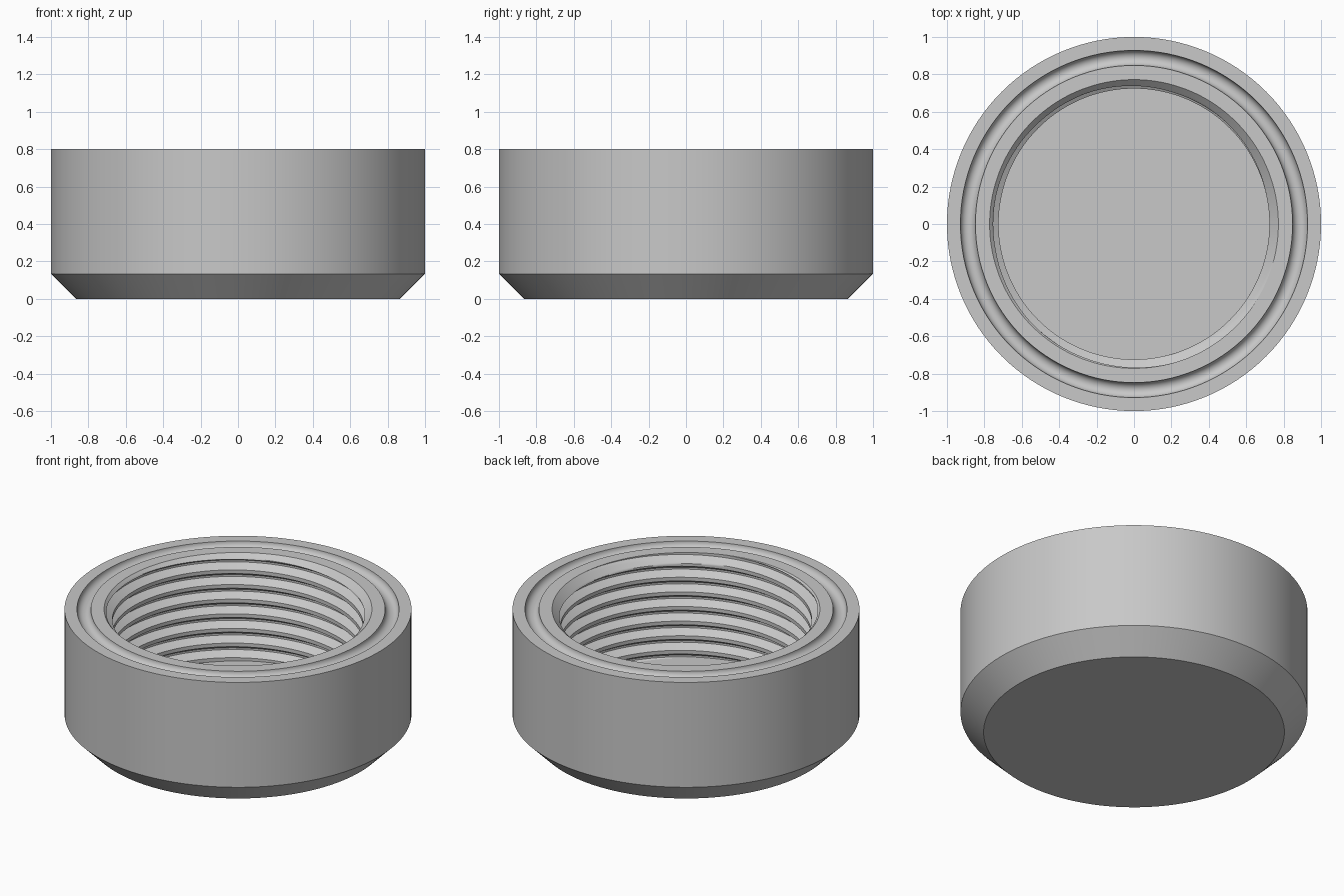
import bpy, bmesh
from math import pi, sin, cos, radians

cube = bpy.data.objects.get("Cube")
if cube:
    bpy.data.objects.remove(cube, do_unlink=True)

SEG = 128
TOP, FLOOR = 0.80, 0.133
MAJOR, MINOR = 0.772, 0.724        # thread root and crest radii
PITCH = 0.093

grey = bpy.data.materials.new("plain_grey")
grey.use_nodes = True
colour = (0.58, 0.58, 0.58, 1)
grey.diffuse_color = colour
grey.node_tree.nodes["Principled BSDF"].inputs["Base Color"].default_value = colour


def sweep(name, point, count):
    """Skin a surface from point(row, angle) -> (radius, height) around z."""
    bm = bmesh.new()
    rows = []
    for i in range(count):
        row = []
        for j in range(SEG + 1):
            a = 2 * pi * j / SEG
            r, z = point(i, a)
            row.append(bm.verts.new((r * cos(a), r * sin(a), z)))
        rows.append(row)
    for upper, lower in zip(rows, rows[1:]):
        for j in range(SEG):
            bm.faces.new((upper[j], upper[j + 1], lower[j + 1], lower[j]))
    bmesh.ops.remove_doubles(bm, verts=bm.verts, dist=1e-5)
    bmesh.ops.dissolve_degenerate(bm, edges=bm.edges, dist=1e-5)
    mesh = bpy.data.meshes.new(name)
    bm.to_mesh(mesh)
    bm.free()
    mesh.materials.append(grey)
    ob = bpy.data.objects.new(name, mesh)
    bpy.context.collection.objects.link(ob)
    bpy.ops.object.select_all(action="DESELECT")
    ob.select_set(True)
    bpy.context.view_layer.objects.active = ob
    bpy.ops.object.shade_smooth_by_angle(angle=radians(30))
    return ob


def lathe(name, profile):
    return sweep(name, lambda i, a: profile[i], len(profile))


# Outer shell: chamfered base, straight wall, rim with a round seal groove
GROOVE_R, GROOVE_W = 0.888, 0.04
groove = [(GROOVE_R + GROOVE_W * cos(t), TOP - GROOVE_W * sin(t))
          for t in (pi * k / 16 for k in range(17))]
lathe("cap_shell", [(0, 0), (0.867, 0), (1, 0.133), (1, TOP)] + groove + [(MAJOR, TOP)])

# Flat floor inside the bore
lathe("bore_floor", [(MAJOR, FLOOR), (0, FLOOR)])


# Helical internal thread with a chamfered mouth
STEPS = 16


def thread_radius(turns):
    t = turns % 1
    t = min(t, 1 - t)
    return MINOR + (MAJOR - MINOR) * min(max((t - 0.125) / 0.3125, 0), 1)


def thread_point(i, a):
    crest = 0.745 + PITCH * (a + pi / 3) / (2 * pi)
    z = min(max(crest - PITCH * (i / STEPS - 2), FLOOR), TOP)
    chamfer = MAJOR - (TOP - z)
    return max(thread_radius((crest - z) / PITCH), chamfer), z


sweep("internal_thread", thread_point, STEPS * 11)
